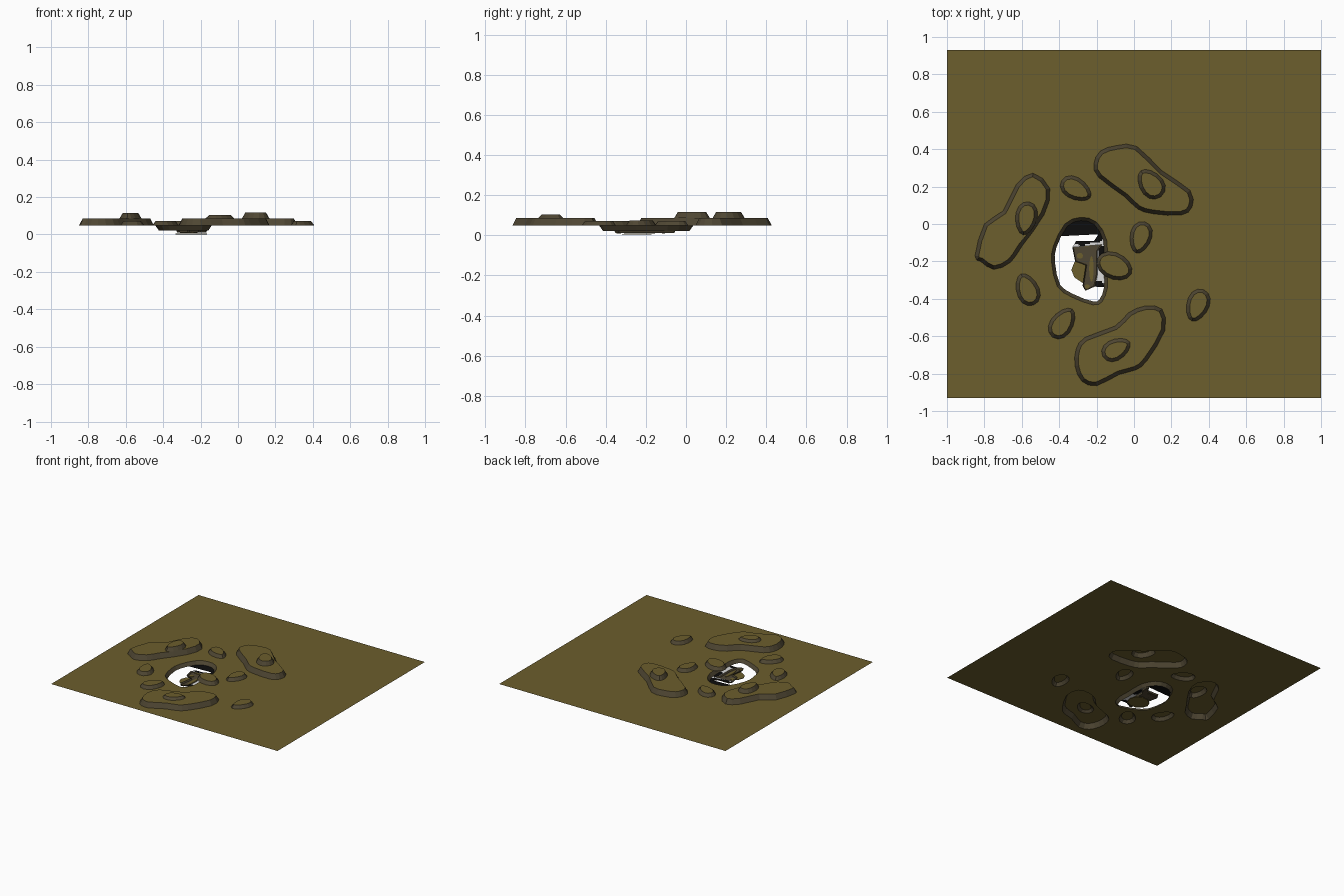
import bpy, bmesh, math
from mathutils import Vector

if "Cube" in bpy.data.objects:
    bpy.data.objects.remove(bpy.data.objects["Cube"])


def material(name, rgb):
    m = bpy.data.materials.new(name)
    m.diffuse_color = (*rgb, 1)
    m.use_nodes = True
    m.node_tree.nodes["Principled BSDF"].inputs["Base Color"].default_value = m.diffuse_color
    return m


EARTH = material("olive_earth", (0.150, 0.112, 0.026))
ROCK = material("dark_rock", (0.078, 0.062, 0.033))
WHITE = material("pale_floor", (0.72, 0.72, 0.72))
BLACK = material("black_floor", (0.004, 0.004, 0.004))
MATS = [EARTH, ROCK, WHITE, BLACK]
GROUND_Z = 0.048


def smooth(ctrl, steps=2):
    """Closed Catmull-Rom outline through a few control points."""
    out, n = [], len(ctrl)
    p = [Vector(c) for c in ctrl]
    for i in range(n):
        a, b, c, d = (p[(i + k - 1) % n] for k in range(4))
        for s in range(steps):
            t = s / steps
            out.append(0.5 * (2 * b + (c - a) * t + (2 * a - 5 * b + 4 * c - d) * t * t
                              + (3 * b - a - 3 * c + d) * t ** 3))
    return out


def egg(cx, cy, a, b, deg, taper=0.18, n=14):
    """Egg-shaped outline, long axis at angle deg."""
    r = math.radians(deg)
    out = []
    for i in range(n):
        t = math.tau * i / n
        u, v = a * math.cos(t), b * math.sin(t) * (1 + taper * math.cos(t))
        out.append(Vector((cx + u * math.cos(r) - v * math.sin(r),
                           cy + u * math.sin(r) + v * math.cos(r))))
    return out


def inset(loop, d):
    """Move an outline inward by d."""
    n = len(loop)
    area = sum(loop[i].cross(loop[(i + 1) % n]) for i in range(n))
    sign = 1 if area > 0 else -1
    out = []
    for i in range(n):
        t = (loop[(i + 1) % n] - loop[i - 1]).normalized()
        out.append(loop[i] + sign * d * Vector((-t.y, t.x)))
    return out


def fill(bm, loops, z, mat):
    """Flat face between an outer outline and any hole outlines."""
    edges = []
    for loop in loops:
        vs = [bm.verts.new((p.x, p.y, z)) for p in loop]
        edges += [bm.edges.new((vs[i - 1], vs[i])) for i in range(len(vs))]
    res = bmesh.ops.triangle_fill(bm, use_beauty=True, use_dissolve=False,
                                  edges=edges, normal=(0, 0, 1))
    for f in res["geom"]:
        if isinstance(f, bmesh.types.BMFace):
            f.normal_update()
            if f.normal.z < 0:
                f.normal_flip()
            f.material_index = mat


def wall(bm, low, z0, high, z1, mat):
    """Sloping band between two matching outlines."""
    a = [bm.verts.new((p.x, p.y, z0)) for p in low]
    b = [bm.verts.new((p.x, p.y, z1)) for p in high]
    n = len(a)
    for i in range(n):
        j = (i + 1) % n
        bm.faces.new((a[i], a[j], b[j], b[i])).material_index = mat


def finish(bm, name):
    bmesh.ops.remove_doubles(bm, verts=bm.verts, dist=1e-5)
    me = bpy.data.meshes.new(name)
    bm.to_mesh(me)
    bm.free()
    for m in MATS:
        me.materials.append(m)
    ob = bpy.data.objects.new(name, me)
    bpy.context.collection.objects.link(ob)
    return ob


def plateau(name, base, top_z, d, bump=None, bump_z=0):
    """Hollow flat-topped hill, optionally with a smaller one on top."""
    bm = bmesh.new()
    top = inset(base, d)
    wall(bm, base, GROUND_Z, top, top_z, 1)
    fill(bm, [top, bump] if bump else [top], top_z, 0)
    if bump:
        cap = inset(bump, 0.018)
        wall(bm, bump, top_z, cap, bump_z, 1)
        fill(bm, [cap], bump_z, 0)
    finish(bm, name)


# Large hills with a small bump each
left_hill = smooth([(-.85, -.17), (-.80, 0), (-.70, .07), (-.63, .21), (-.54, .272), (-.45, .19),
                    (-.48, .05), (-.60, -.12), (-.66, -.205), (-.75, -.243), (-.82, -.20)])
back_hill = smooth([(-.215, .32), (-.18, .39), (-.09, .42), (.015, .415), (.15, .285), (.30, .18),
                    (.31, .09), (.25, .047), (.10, .055), (.02, .08), (-.05, .145), (-.19, .25)])
front_hill = smooth([(-.31, -.67), (-.26, -.605), (-.10, -.545), (-.03, -.475), (.06, -.438),
                     (.15, -.455), (.165, -.57), (.07, -.73), (.01, -.78), (-.08, -.805),
                     (-.20, -.865), (-.28, -.84), (-.315, -.76)])
plateau("left_hill", left_hill, .086, .02, egg(-.577, .03, .09, .058, 80), .115)
plateau("back_hill", back_hill, .086, .02, egg(.09, .215, .088, .064, -52), .117)
plateau("front_hill", front_hill, .086, .02, egg(-.095, -.67, .082, .056, 208), .103)

# Small boulders around the pit
boulders = [egg(-.31, .187, .09, .058, 150), egg(.035, -.072, .087, .058, 75),
            egg(-.57, -.35, .09, .06, -68), egg(-.383, -.53, .092, .06, 235),
            egg(.34, -.435, .09, .06, 70)]
for i, b in enumerate(boulders):
    plateau(f"boulder_{i + 1}", b, .072, .018)
plateau("pit_edge_boulder", egg(-.105, -.225, .10, .07, 155, .05), .074, .018)

# Ground sheet with openings for the hollow hills and the pit
pit = smooth([(-.44, -.21), (-.432, -.12), (-.37, 0), (-.285, .036), (-.20, .01), (-.145, -.09),
              (-.143, -.25), (-.142, -.34), (-.17, -.415), (-.22, -.432), (-.33, -.392),
              (-.41, -.335)])
W, H = 1.0, 0.93
sheet = [Vector(c) for c in ((-W, -H), (W, -H), (W, H), (-W, H))]
bm = bmesh.new()
fill(bm, [sheet, pit, left_hill, back_hill, front_hill] + boulders, GROUND_Z, 0)
finish(bm, "ground")

# Pit wall
pit_floor = inset(pit, .018)
bm = bmesh.new()
wall(bm, pit_floor, .022, pit, GROUND_Z, 1)
finish(bm, "pit_wall")

# Pit floor with patchy black and white colouring and a bone-shaped opening
hole = [Vector(c) for c in ((-.33, -.125), (-.31, -.092), (-.215, -.092), (-.19, -.055),
                            (-.165, -.055), (-.17, -.11), (-.195, -.145), (-.195, -.27),
                            (-.21, -.335), (-.26, -.357), (-.275, -.33), (-.258, -.22),
                            (-.315, -.20))]
blobs = [(-.28, -.03, .115, .085), (-.365, -.33, .085, .08), (-.19, -.37, .055, .06),
         (-.33, -.235, .045, .05), (-.165, -.16, .025, .045), (-.415, -.145, .034, .04)]


def is_black(x, y):
    wob = 1 + .16 * math.sin(70 * x + 2) + .16 * math.sin(60 * y)
    return any(((x - cx) / a) ** 2 + ((y - cy) / b) ** 2 < wob for cx, cy, a, b in blobs)


bm = bmesh.new()
fill(bm, [pit_floor, hole], .022, 2)
cell = .009
for axis, lo, hi in ((0, -.46, -.12), (1, -.45, .05)):
    for k in range(int((hi - lo) / cell)):
        co, no = [0, 0, 0], [0, 0, 0]
        co[axis], no[axis] = lo + k * cell, 1
        bmesh.ops.bisect_plane(bm, geom=bm.verts[:] + bm.edges[:] + bm.faces[:],
                               plane_co=co, plane_no=no)
for f in bm.faces:
    c = f.calc_center_median()
    f.material_index = 3 if is_black(c.x, c.y) else 2
finish(bm, "pit_floor")

# Recess below the floor: rocky sides, grey bed, earth slabs
bm = bmesh.new()
bed = inset(hole, .006)
wall(bm, bed, .010, hole, .022, 1)
fill(bm, [bed], .010, 1)
finish(bm, "recess")
slabs = [(-.265, -.112, .045, .008, .013), (-.228, -.24, .012, .07, .013),
         (-.29, -.17, .017, .016, .013), (-.25, -.335, .014, .012, .013),
         (-.25, -.245, .085, .075, .004)]
for i, (x, y, a, b, z) in enumerate(slabs):
    bm = bmesh.new()
    r = egg(x, y, a, b, 0, .1, 10)
    wall(bm, r, z - .004, r, z, 0)
    fill(bm, [r], z, 0)
    finish(bm, f"recess_slab_{i + 1}")
